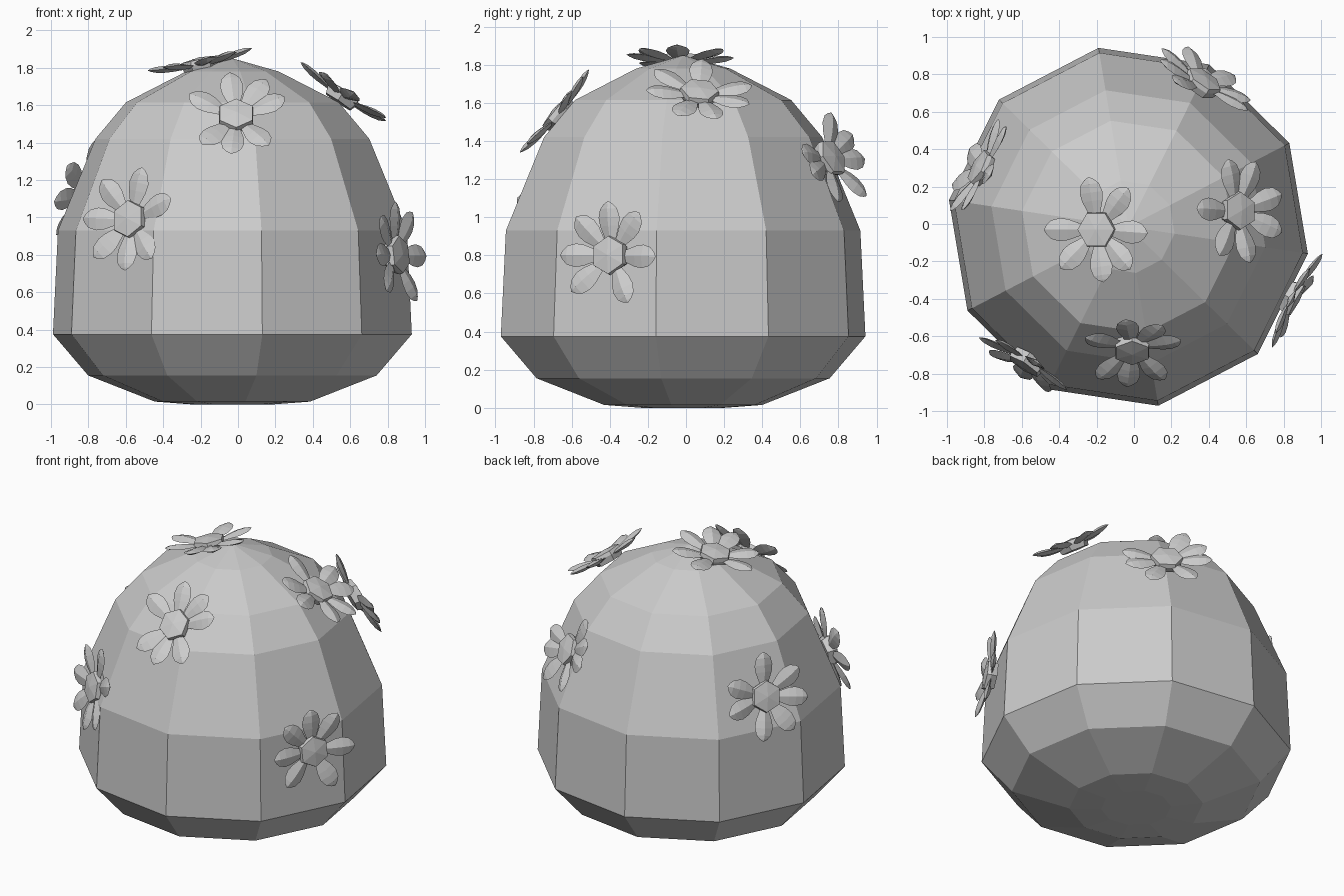
import bpy, bmesh
from math import sin, cos, radians, tau, tan
from mathutils import Vector

if "Cube" in bpy.data.objects:
    bpy.data.objects.remove(bpy.data.objects["Cube"])

CX, CY = -0.03, -0.015


def make_object(name, bm):
    bmesh.ops.recalc_face_normals(bm, faces=bm.faces)
    me = bpy.data.meshes.new(name)
    bm.to_mesh(me)
    bm.free()
    ob = bpy.data.objects.new(name, me)
    bpy.context.collection.objects.link(ob)
    return ob


def loft(bm, rings):
    """Skin a list of vertex rings; a one-vertex ring is a pole."""
    for a, b in zip(rings, rings[1:]):
        n = max(len(a), len(b))
        for i in range(n):
            j = (i + 1) % n
            if len(a) == 1:
                bm.faces.new((a[0], b[j], b[i]))
            elif len(b) == 1:
                bm.faces.new((a[i], a[j], b[0]))
            else:
                bm.faces.new((a[i], a[j], b[j], b[i]))


# Ten-sided faceted dome
profile = [(0, 0), (0.22, 0.0), (0.42, 0.015), (0.78, 0.155), (0.97, 0.375),
           (0.943, 0.93), (0.74, 1.42), (0.575, 1.615), (0.25, 1.78), (0, 1.85)]
bm = bmesh.new()
rings = []
for r, z in profile:
    n = 10 if r else 1
    rings.append([bm.verts.new((CX + r * cos(radians(-8.5) + tau * i / 10),
                                CY + r * sin(radians(-8.5) + tau * i / 10), z))
                  for i in range(n)])
loft(bm, rings)
make_object("dome_body", bm)


# Petal: folded lens with a ridge, running outwards and slightly up
PETAL = [(0.05, 0.022), (0.10, 0.036), (0.155, 0.056), (0.20, 0.062),
         (0.245, 0.05), (0.27, 0.026)]


def add_petal(bm, p, d, n):
    s = n.cross(d)
    lift = tan(radians(8))
    rings = []
    for r, w in PETAL:
        c = p + d * r + n * (r * lift - 0.02)
        h = 0.3 * w
        rings.append([bm.verts.new(c + o) for o in (s * w, n * h, -s * w, -n * h)])
    bm.faces.new(rings[0])
    rings.append([bm.verts.new(p + d * 0.285 + n * (0.285 * lift - 0.02))])
    loft(bm, rings)


# Flower centre: six-sided button with a shallow point
def add_core(bm, p, d, n):
    s = n.cross(d)
    rings = []
    for r, h in ((0.09, -0.045), (0.105, -0.005), (0.10, 0.02), (0, 0.032)):
        rings.append([bm.verts.new(p + n * h + r * (d * cos(tau * i / 6) + s * sin(tau * i / 6)))
                      for i in range(6 if r else 1)])
    bm.faces.new(rings[0])
    loft(bm, rings)


def flower(name, pos, normal, view, angles):
    """Petal angles are given as seen from view = (azimuth, elevation)."""
    p, n = Vector(pos), Vector(normal).normalized()
    az, el = map(radians, view)
    look = Vector((cos(az) * cos(el), sin(az) * cos(el), sin(el)))
    right = Vector((-sin(az), cos(az), 0))
    up = look.cross(right)

    def tangent(deg):
        u = right * cos(radians(deg)) + up * sin(radians(deg))
        return (u - look * (u.dot(n) / look.dot(n))).normalized()

    bm = bmesh.new()
    for a in angles:
        add_petal(bm, p, tangent(a), n)
    add_core(bm, p, tangent(0 if name == "flower_top" else 90), n)
    make_object(name, bm)


FRONT, RIGHT, TOP, BACK_LEFT = (-90, 0), (0, 0), (-90, 90), (126, 25)

flower("flower_top", (-0.2, -0.03, 1.825), (-0.21, 0, 0.98), TOP,
       (98, 52, -4, -49, -82, -132, 180))
flower("flower_front", (-0.01, -0.675, 1.545), (0, -0.77, 0.64), FRONT,
       (99, 48, 18, -45, -97, -138, 158))
flower("flower_upper_right", (0.56, 0.07, 1.655), (0.56, 0.08, 0.83), TOP,
       (104, 73, 22, -28, -80, -116, 177))
flower("flower_front_left", (-0.58, -0.745, 0.99), (-0.53, -0.82, 0.2), FRONT,
       (74, 25, -59, -93, -131, 180, 124))
flower("flower_right", (0.855, -0.40, 0.80), (0.88, -0.47, 0.1), RIGHT,
       (90, 54, -2, -67, -135, 180, 130))
flower("flower_back_right", (0.37, 0.76, 1.31), (0.5, 0.74, 0.4), RIGHT,
       (93, 50, -4, -50, -85, -140, 172))
flower("flower_back_left", (-0.82, 0.3, 1.13), (-0.85, 0.46, 0.3), BACK_LEFT,
       (95, 43, 0, -51, -95, -153, 165))
